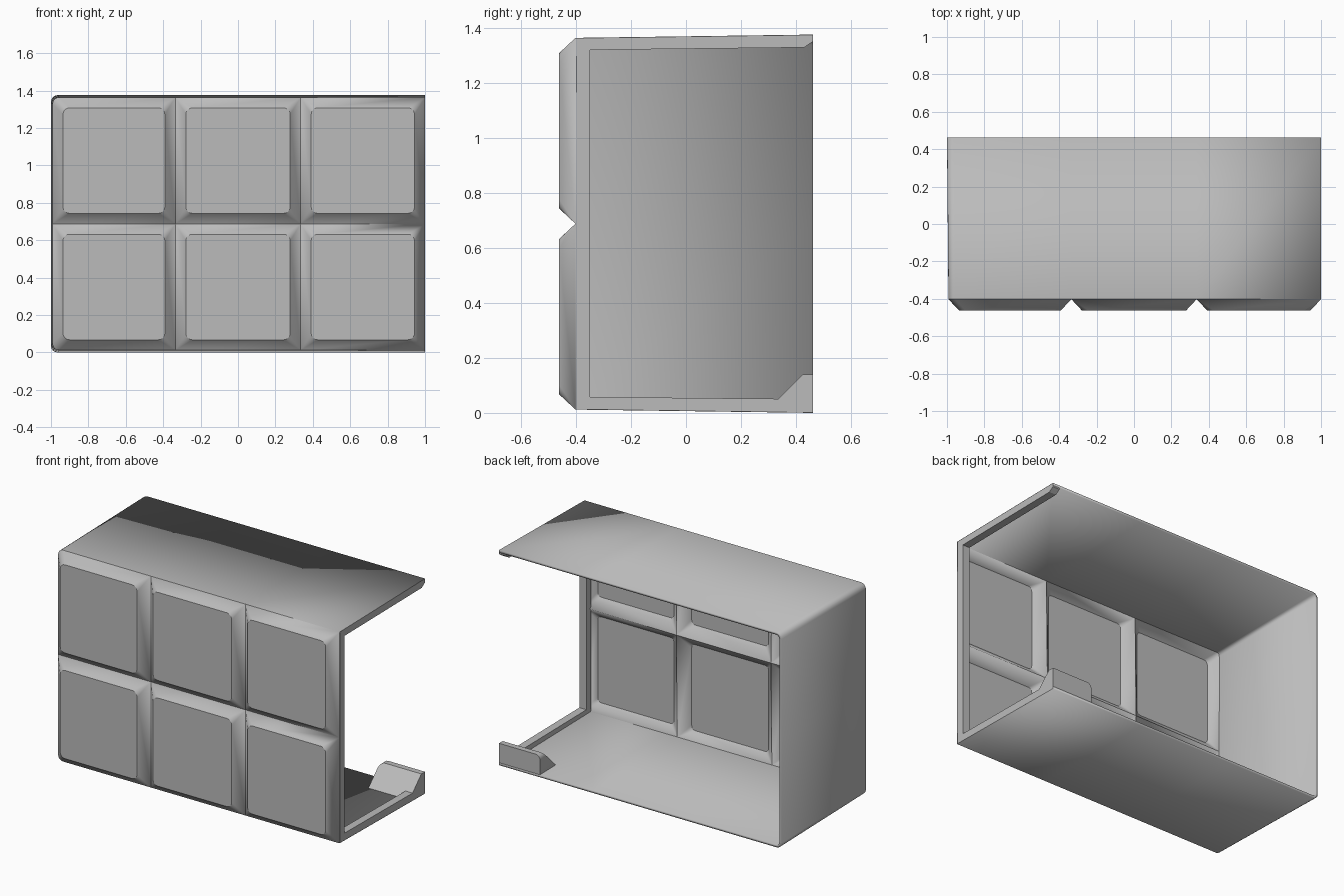
import bpy
import bmesh
import math
from mathutils import Vector

cube = bpy.data.objects.get("Cube")
if cube:
    bpy.data.objects.remove(cube, do_unlink=True)

grey = bpy.data.materials.new("light grey")
grey.use_nodes = True
COLOUR = (0.5, 0.5, 0.5, 1)
grey.diffuse_color = COLOUR
grey.node_tree.nodes["Principled BSDF"].inputs["Base Color"].default_value = COLOUR

XS = (-0.992, -0.335, 0.335, 1.0)    # pillow column bounds
ZS = (0.012, 0.688, 1.364)           # pillow row bounds
FRONT, VALLEY, BACK = -0.462, -0.402, 0.462
MID_Z = ZS[1]
INSET, SKIN = 0.056, 0.016


def finish(bm, name):
    mesh = bpy.data.meshes.new(name)
    bmesh.ops.recalc_face_normals(bm, faces=bm.faces)
    bm.to_mesh(mesh)
    bm.free()
    obj = bpy.data.objects.new(name, mesh)
    bpy.context.collection.objects.link(obj)
    mesh.materials.append(grey)
    return obj


def smooth(obj):
    bpy.ops.object.select_all(action="DESELECT")
    obj.select_set(True)
    bpy.context.view_layer.objects.active = obj
    bpy.ops.object.shade_smooth_by_angle(angle=math.radians(25))


def rounded_ring(bm, x0, x1, z0, z1, y, radii, steps=4):
    """Rectangle ring whose four corners each have their own radius."""
    corners = ((x0, z0, 1, 1), (x1, z0, -1, 1), (x1, z1, -1, -1), (x0, z1, 1, -1))
    ring = []
    for i, ((x, z, sx, sz), r) in enumerate(zip(corners, radii)):
        for s in range(steps + 1):
            a = math.pi + (i + s / steps) * math.pi / 2
            ring.append(bm.verts.new((x + sx * r + r * math.cos(a), y,
                                      z + sz * r + r * math.sin(a))))
    return ring


def prism(name, profile, x0, x1):
    """Extrude a (y, z) profile along x."""
    bm = bmesh.new()
    face = bm.faces.new([bm.verts.new((x0, y, z)) for y, z in profile])
    out = bmesh.ops.extrude_face_region(bm, geom=[face])
    moved = [g for g in out["geom"] if isinstance(g, bmesh.types.BMVert)]
    bmesh.ops.translate(bm, verts=moved, vec=(x1 - x0, 0, 0))
    return finish(bm, name)


# Shell: six pillows on the front, with three walls drawn back from their border
bm = bmesh.new()
for c in range(3):
    for r in range(2):
        x0, x1, z0, z1 = XS[c], XS[c + 1], ZS[r], ZS[r + 1]
        body = [0.0001] * 4
        if c == 0:
            body[0 if r == 0 else 3] = 0.035
        outer = rounded_ring(bm, x0, x1, z0, z1, VALLEY, body)
        inner = rounded_ring(bm, x0 + INSET, x1 - INSET, z0 + INSET, z1 - INSET,
                             FRONT, [0.035] * 4)
        bm.faces.new(inner)
        n = len(outer)
        for i in range(n):
            j = (i + 1) % n
            bm.faces.new((outer[i], outer[j], inner[j], inner[i]))
bmesh.ops.remove_doubles(bm, verts=bm.verts, dist=0.001)

border = [e for e in bm.edges if e.is_boundary
          and not all(v.co.x > 0.995 for v in e.verts)]
out = bmesh.ops.extrude_edge_only(bm, edges=border)
for v in out["geom"]:
    if isinstance(v, bmesh.types.BMVert):
        # the walls flare slightly toward the open back
        v.co = Vector((1 + (v.co.x - 1) * 2 / (1 - XS[0]), BACK,
                       MID_Z + (v.co.z - MID_Z) * MID_Z / (MID_Z - ZS[0])))
shell = finish(bm, "front_and_wall_shell")

# Face the shell outward so that its thickness grows inward
front_face = min(shell.data.polygons, key=lambda p: p.center.y)
if front_face.normal.y > 0:
    shell.data.flip_normals()
solid = shell.modifiers.new("thickness", "SOLIDIFY")
solid.thickness = SKIN
solid.offset = -1
solid.use_even_offset = True
smooth(shell)

# Thick rim around the open end
TOP = 2 * MID_Z
prism("open_end_rim", [
    (BACK, 0.001), (VALLEY + 0.004, 0.013), (VALLEY + 0.004, TOP - 0.013),
    (BACK, TOP - 0.001), (BACK, TOP - 0.025), (0.43, TOP - 0.047),
    (-0.35, TOP - 0.056), (-0.35, 0.058), (BACK, 0.05)], 0.95, 1.0)

# Wedge tab in the open lower back corner
tab = prism("corner_tab", [
    (BACK, 0.002), (BACK, 0.14), (0.425, 0.14), (0.3, 0.015), (0.3, 0.006)],
    0.71, 1.0)
bm = bmesh.new()
bm.from_mesh(tab.data)
edges = [e for e in bm.edges if all(v.co.x < 0.72 and v.co.z > 0.13 for v in e.verts)]
bmesh.ops.bevel(bm, geom=edges, offset=0.03, segments=4, profile=0.5, affect="EDGES")
bm.to_mesh(tab.data)
bm.free()
smooth(tab)
